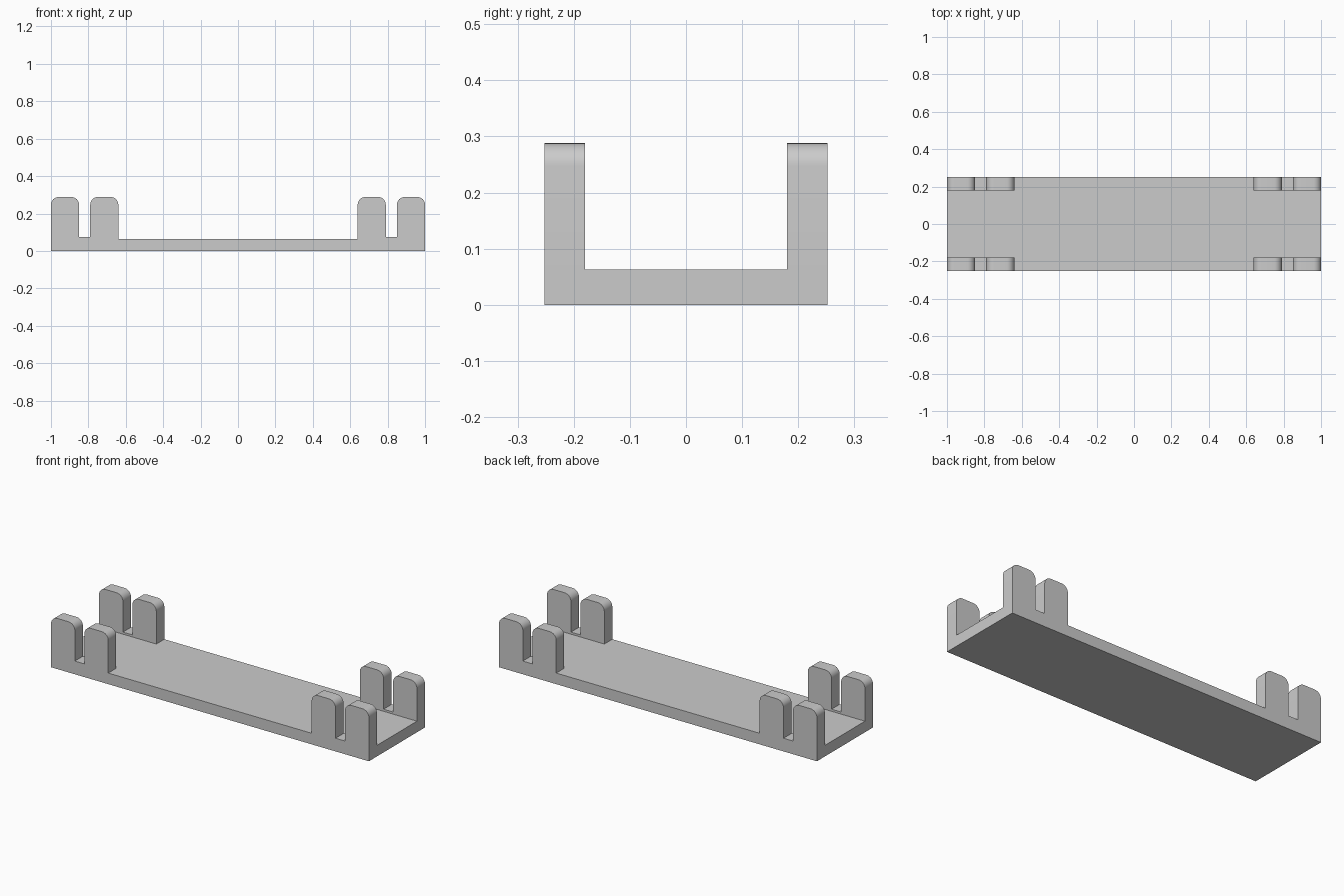
import bpy
import bmesh
import math

cube = bpy.data.objects.get("Cube")
if cube:
    bpy.data.objects.remove(cube, do_unlink=True)

HALF_LENGTH, HALF_WIDTH = 1.0, 0.252
PLATE_TOP, NOTCH_FLOOR, POST_TOP = 0.063, 0.075, 0.288
POST_WIDTH, NOTCH_WIDTH, WALL = 0.15, 0.06, 0.072
RADIUS, ARC_STEPS = 0.04, 8

grey = bpy.data.materials.new("plain grey")
grey.use_nodes = True
colour = (0.6, 0.6, 0.6, 1)
grey.diffuse_color = colour
grey.node_tree.nodes["Principled BSDF"].inputs["Base Color"].default_value = colour


def extrude_profile(name, profile, y0, y1):
    """Make a solid by sweeping an x-z outline from y0 to y1."""
    bm = bmesh.new()
    face = bm.faces.new([bm.verts.new((x, y0, z)) for x, z in profile])
    swept = bmesh.ops.extrude_face_region(bm, geom=[face])["geom"]
    verts = [v for v in swept if isinstance(v, bmesh.types.BMVert)]
    bmesh.ops.translate(bm, verts=verts, vec=(0, y1 - y0, 0))
    if len(bm.faces) == len(profile) + 1:
        bm.faces.new([v for v in reversed(face.verts)])
    bmesh.ops.recalc_face_normals(bm, faces=bm.faces)
    mesh = bpy.data.meshes.new(name)
    bm.to_mesh(mesh)
    bm.free()
    mesh.materials.append(grey)
    obj = bpy.data.objects.new(name, mesh)
    bpy.context.collection.objects.link(obj)
    bpy.ops.object.select_all(action="DESELECT")
    obj.select_set(True)
    bpy.context.view_layer.objects.active = obj
    bpy.ops.object.shade_smooth_by_angle(angle=math.radians(30))
    return obj


def rounded_post_top(x0, x1):
    """Outline of a post's two rounded upper corners, left to right."""
    points = []
    for cx, start in ((x0 + RADIUS, math.pi), (x1 - RADIUS, math.pi / 2)):
        for i in range(ARC_STEPS + 1):
            a = start - i * math.pi / 2 / ARC_STEPS
            points.append((cx + RADIUS * math.cos(a),
                           POST_TOP - RADIUS + RADIUS * math.sin(a)))
    return points


# Flat rectangular plate
extrude_profile("base_plate", [(-HALF_LENGTH, 0), (HALF_LENGTH, 0),
                               (HALF_LENGTH, PLATE_TOP), (-HALF_LENGTH, PLATE_TOP)],
                -HALF_WIDTH, HALF_WIDTH)

# Forked bracket outline: two rounded posts joined by a low notch floor
notch_start = POST_WIDTH
notch_end = POST_WIDTH + NOTCH_WIDTH
bracket_width = notch_end + POST_WIDTH
outline = ([(0, PLATE_TOP)] + rounded_post_top(0, notch_start)
           + [(notch_start, NOTCH_FLOOR), (notch_end, NOTCH_FLOOR)]
           + rounded_post_top(notch_end, bracket_width)
           + [(bracket_width, PLATE_TOP)])

# One bracket at each corner of the plate
for end, sx in (("right", -1), ("left", 1)):
    for side, sy in (("front", -1), ("back", 1)):
        profile = [(sx * (HALF_LENGTH - x), z) for x, z in outline]
        extrude_profile(f"{side}_{end}_bracket", profile,
                        sy * (HALF_WIDTH - WALL), sy * HALF_WIDTH)
